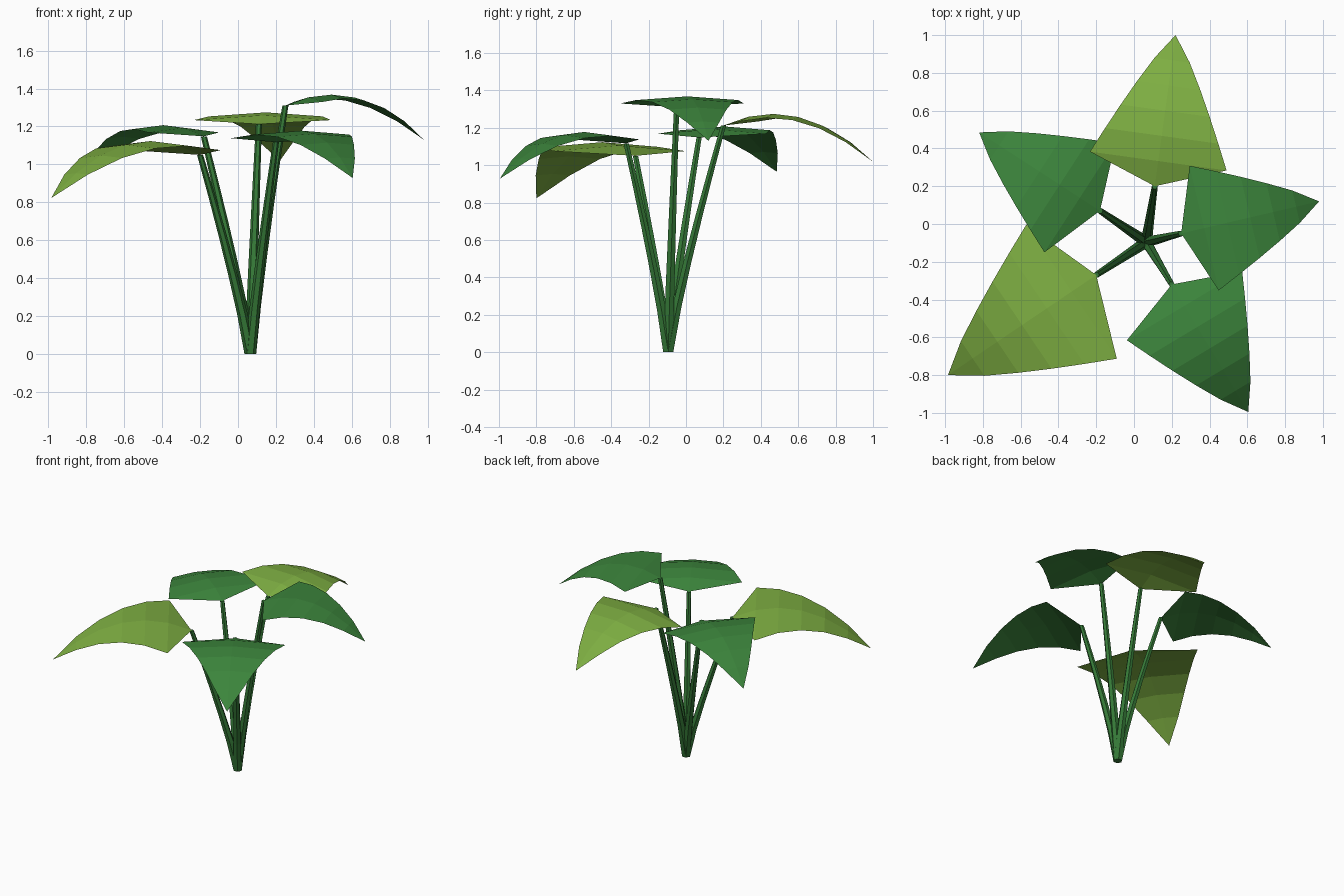
import bpy, math
from mathutils import Vector

if "Cube" in bpy.data.objects:
    bpy.data.objects.remove(bpy.data.objects["Cube"])


def material(name, rgb):
    m = bpy.data.materials.new(name)
    m.diffuse_color = (*rgb, 1)
    m.use_nodes = True
    m.node_tree.nodes["Principled BSDF"].inputs["Base Color"].default_value = m.diffuse_color
    return m


DARK = material("dark_green", (0.045, 0.235, 0.045))
LIGHT = material("light_green", (0.21, 0.43, 0.055))
STEM = material("stem_green", (0.035, 0.19, 0.038))
ROOT = Vector((0.065, -0.095, 0))


def make(name, verts, faces, mat):
    me = bpy.data.meshes.new(name)
    me.from_pydata(verts, [], faces)
    me.materials.append(mat)
    ob = bpy.data.objects.new(name, me)
    bpy.context.collection.objects.link(ob)
    return ob


# Tapered stem with a slight outward bend
def stem(name, top, sides=6, segs=5):
    verts, faces = [], []
    for i in range(segs + 1):
        t = i / segs
        k = t ** 1.15
        cx = ROOT.x + (top.x - ROOT.x) * k
        cy = ROOT.y + (top.y - ROOT.y) * k
        r = 0.031 - 0.015 * t
        for j in range(sides):
            a = math.tau * j / sides
            verts.append((cx + r * math.cos(a), cy + r * math.sin(a), top.z * t))
    for i in range(segs):
        for j in range(sides):
            a, b = i * sides + j, i * sides + (j + 1) % sides
            faces.append((a, b, b + sides, a + sides))
    faces.append(tuple(reversed(range(sides))))
    faces.append(tuple(range(segs * sides, (segs + 1) * sides)))
    make(name, verts, faces, STEM)


# Arched leaf: pointed base, widest at one sixth, folded along the midrib
def leaf(name, base, tip_xy, mat, rows=6):
    run = Vector((*tip_xy, 0)) - Vector((base.x, base.y, 0))
    length = run.length
    d = run.normalized()
    side = Vector((-d.y, d.x, 0))
    verts, faces = [base], []
    for i in range(1, rows):
        t = i / rows
        w = 0.452 * length * ((1 - t) * rows / (rows - 1)) ** 0.84
        mid = base + run * t
        mid.z += length * (0.467 * t - 0.707 * t * t)
        drop = Vector((0, 0, 0.07 * w))
        verts += [mid - side * w - drop, mid, mid + side * w - drop]
    tip = base + run
    tip.z -= 0.24 * length
    verts.append(tip)
    faces += [(0, 1, 2), (0, 2, 3)]
    for i in range(rows - 2):
        a = 1 + 3 * i
        for c in (a, a + 1):
            faces.append((c, c + 3, c + 4, c + 1))
    a, end = 1 + 3 * (rows - 2), len(verts) - 1
    faces += [(a, end, a + 1), (a + 1, end, a + 2)]
    make(name, verts, faces, mat)


# Five stalks: leaf base, leaf tip in plan, colour
plants = [
    ("right", (0.25, -0.05, 1.31), (0.98, 0.12), DARK),
    ("back", (0.11, 0.20, 1.212), (0.22, 1.0), LIGHT),
    ("back_left", (-0.18, 0.07, 1.148), (-0.82, 0.485), DARK),
    ("front_left", (-0.20, -0.27, 1.05), (-0.985, -0.80), LIGHT),
    ("front_right", (0.20, -0.32, 1.117), (0.605, -0.995), DARK),
]
for name, base, tip, mat in plants:
    base = Vector(base)
    stem(name + "_stem", base)
    leaf(name + "_leaf", base, tip, mat)
